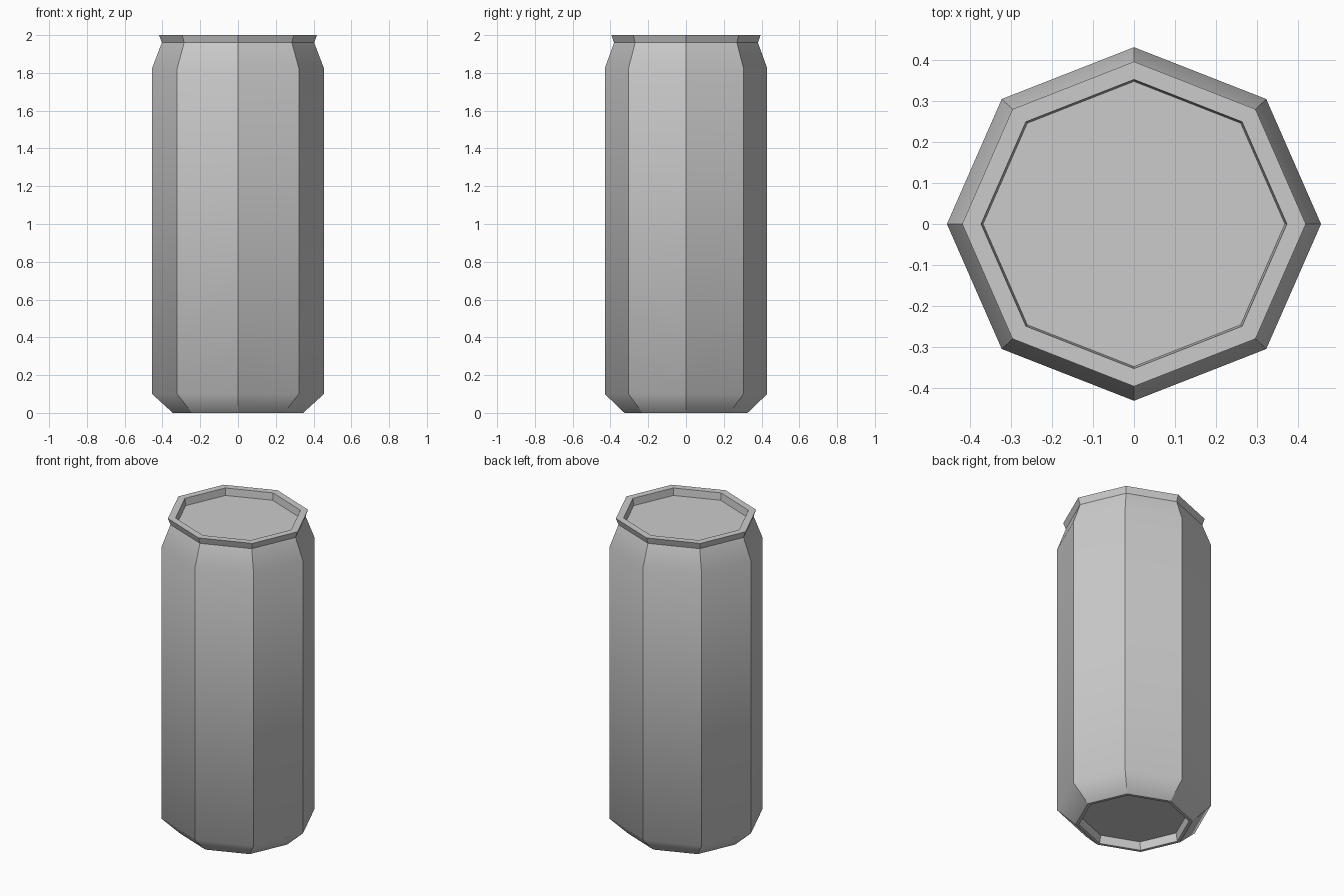
import bpy, bmesh
from math import cos, sin, pi

if "Cube" in bpy.data.objects:
    bpy.data.objects.remove(bpy.data.objects["Cube"])

SIDES = 8
Y_SCALE = 0.945

# Can profile (radius, height), from recessed base up to recessed lid
PROFILE = [(0.315, 0.05), (0.325, 0.0), (0.345, 0.0), (0.455, 0.10), (0.455, 1.825),
           (0.403, 1.96), (0.418, 2.0), (0.372, 2.0), (0.367, 1.955)]
SMOOTH_RINGS = (3, 4)

bm = bmesh.new()
rings = []
for r, z in PROFILE:
    rings.append([bm.verts.new((r * cos(2 * pi * i / SIDES),
                                r * Y_SCALE * sin(2 * pi * i / SIDES), z))
                  for i in range(SIDES)])

# Walls
for low, high in zip(rings, rings[1:]):
    for i in range(SIDES):
        j = (i + 1) % SIDES
        bm.faces.new((low[i], low[j], high[j], high[i]))

# Base and lid panels
bm.faces.new(rings[0][::-1])
bm.faces.new(rings[-1])

# Sharp facets, softened only where the body turns into shoulder and foot
for f in bm.faces:
    f.smooth = True
for e in bm.edges:
    e.smooth = False
for k in SMOOTH_RINGS:
    for i in range(SIDES):
        bm.edges.get((rings[k][i], rings[k][(i + 1) % SIDES])).smooth = True

mesh = bpy.data.meshes.new("drink_can")
bm.to_mesh(mesh)
bm.free()
can = bpy.data.objects.new("drink_can", mesh)
bpy.context.collection.objects.link(can)
